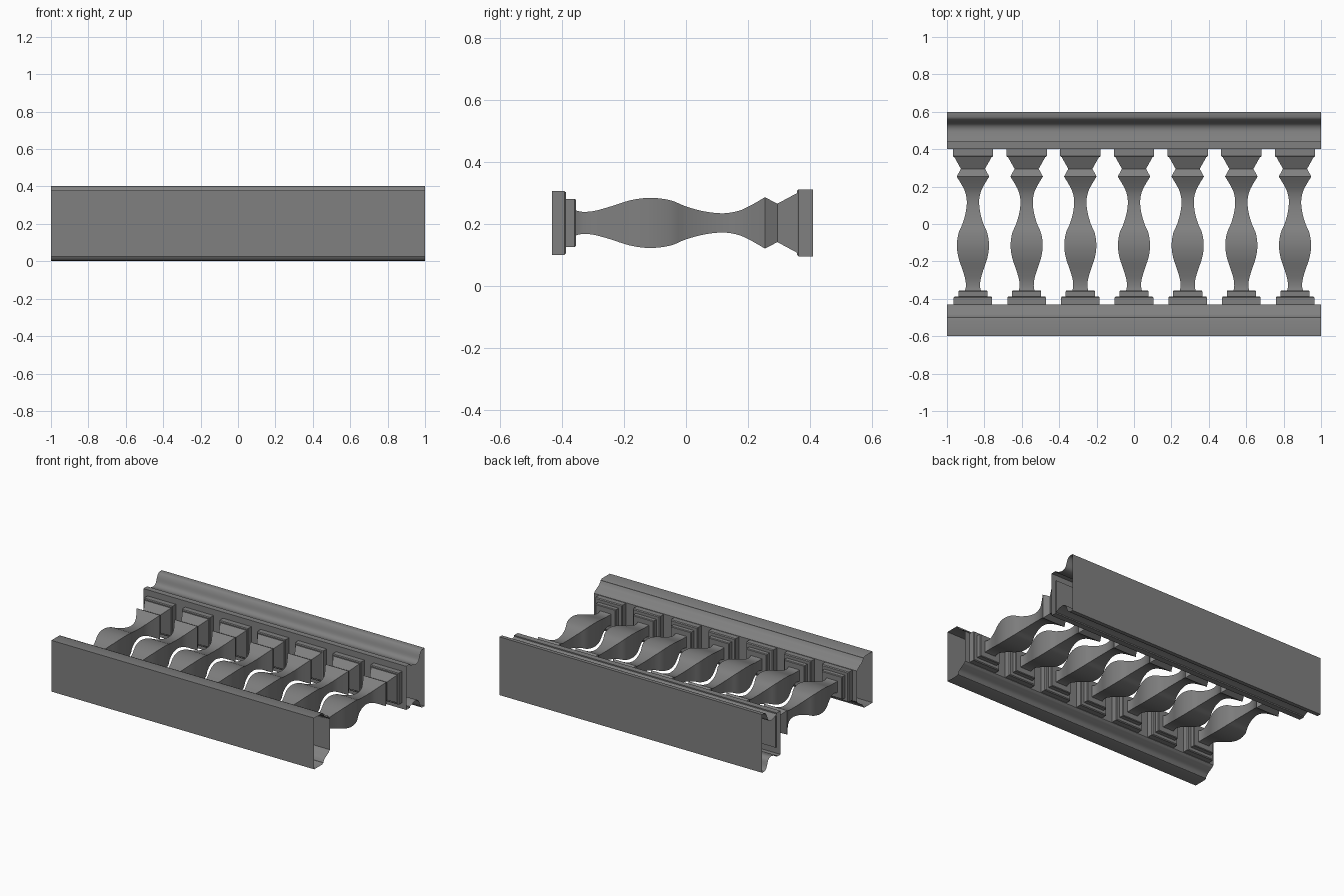
import bpy
import bmesh
import math

cube = bpy.data.objects.get("Cube")
if cube:
    bpy.data.objects.remove(cube, do_unlink=True)

CENTRE_Z = 0.203
COUNT = 7
SPACING = 0.287

stone = bpy.data.materials.new("grey_stone")
stone.use_nodes = True
colour = (0.216, 0.216, 0.216, 1)
stone.diffuse_color = colour
stone.node_tree.nodes["Principled BSDF"].inputs["Base Color"].default_value = colour


def finish(bm, name):
    bmesh.ops.recalc_face_normals(bm, faces=bm.faces)
    mesh = bpy.data.meshes.new(name)
    bm.to_mesh(mesh)
    bm.free()
    mesh.materials.append(stone)
    obj = bpy.data.objects.new(name, mesh)
    bpy.context.collection.objects.link(obj)
    bpy.ops.object.select_all(action="DESELECT")
    obj.select_set(True)
    bpy.context.view_layer.objects.active = obj
    bpy.ops.object.shade_smooth_by_angle(angle=math.radians(30))
    return obj


def spline(points, steps=4):
    """Smooth curve through (position, half width) points."""
    pts = [points[0]] + points + [points[-1]]
    out = []
    for a, b, c, d in zip(pts, pts[1:], pts[2:], pts[3:]):
        for i in range(steps):
            t = i / steps
            out.append(tuple(
                0.5 * (2 * q + (r - p) * t + (2 * p - 5 * q + 4 * r - s) * t ** 2
                       + (3 * q - p - 3 * r + s) * t ** 3)
                for p, q, r, s in zip(a, b, c, d)))
    return out + [points[-1]]


def rail(name, half):
    """Hollow open-ended moulding, mirrored about its middle height."""
    loop = half + [(y, -h) for y, h in reversed(half)]
    bm = bmesh.new()
    ends = [[bm.verts.new((x, y, CENTRE_Z + h)) for y, h in loop] for x in (-1, 1)]
    for i in range(len(loop)):
        j = (i + 1) % len(loop)
        bm.faces.new((ends[0][i], ends[0][j], ends[1][j], ends[1][i]))
    return finish(bm, name)


def square_loft(name, profile, widen=1.0):
    """Square section swept along y through (y, half width) points."""
    bm = bmesh.new()
    rings = []
    for y, r in profile:
        rings.append([bm.verts.new((sx * r * widen, y, CENTRE_Z + sz * r))
                      for sx, sz in ((-1, -1), (1, -1), (1, 1), (-1, 1))])
    for a, b in zip(rings, rings[1:]):
        for i in range(4):
            j = (i + 1) % 4
            bm.faces.new((a[i], a[j], b[j], b[i]))
    bm.faces.new(rings[0])
    bm.faces.new(rings[-1])
    return finish(bm, name)


# Rails: (y, height above the middle)
base_ogee = spline([(-0.5, 0.165), (-0.485, 0.145), (-0.46, 0.13), (-0.44, 0.118)])
rail("base_rail", [(-0.6, 0.176), (-0.515, 0.176), (-0.5, 0.17)]
     + base_ogee + [(-0.43, 0.106)])

top_cove = spline([(0.44, 0.142), (0.48, 0.128), (0.51, 0.124), (0.535, 0.138),
                   (0.55, 0.175), (0.565, 0.195), (0.585, 0.2)])
rail("top_rail", [(0.4, 0.15), (0.44, 0.15)] + top_cove + [(0.6, 0.2)])

# Baluster parts
shaft = spline([(-0.355, 0.04), (-0.335, 0.036), (-0.3, 0.038), (-0.25, 0.051),
                (-0.18, 0.073), (-0.115, 0.081), (-0.05, 0.073), (0.0, 0.053),
                (0.06, 0.037), (0.12, 0.031), (0.17, 0.039), (0.21, 0.057),
                (0.255, 0.083)])
parts = [
    square_loft("baluster_foot", [(-0.433, 0.103), (-0.393, 0.103), (-0.387, 0.098)]),
    square_loft("baluster_step", [(-0.39, 0.078), (-0.36, 0.078), (-0.355, 0.074)]),
    square_loft("baluster_shaft", shaft, 1.06),
    square_loft("baluster_collar", [(0.255, 0.083), (0.295, 0.062), (0.362, 0.098)], 1.04),
    square_loft("baluster_cap", [(0.358, 0.103), (0.363, 0.108), (0.41, 0.108)]),
]

# Repeat the baluster along the rails
for part in parts:
    base_name = part.name
    for i in range(COUNT):
        obj = part if i == 0 else part.copy()
        if i:
            bpy.context.collection.objects.link(obj)
        obj.name = f"{base_name}_{i + 1}"
        obj.location.x = (i - (COUNT - 1) / 2) * SPACING
